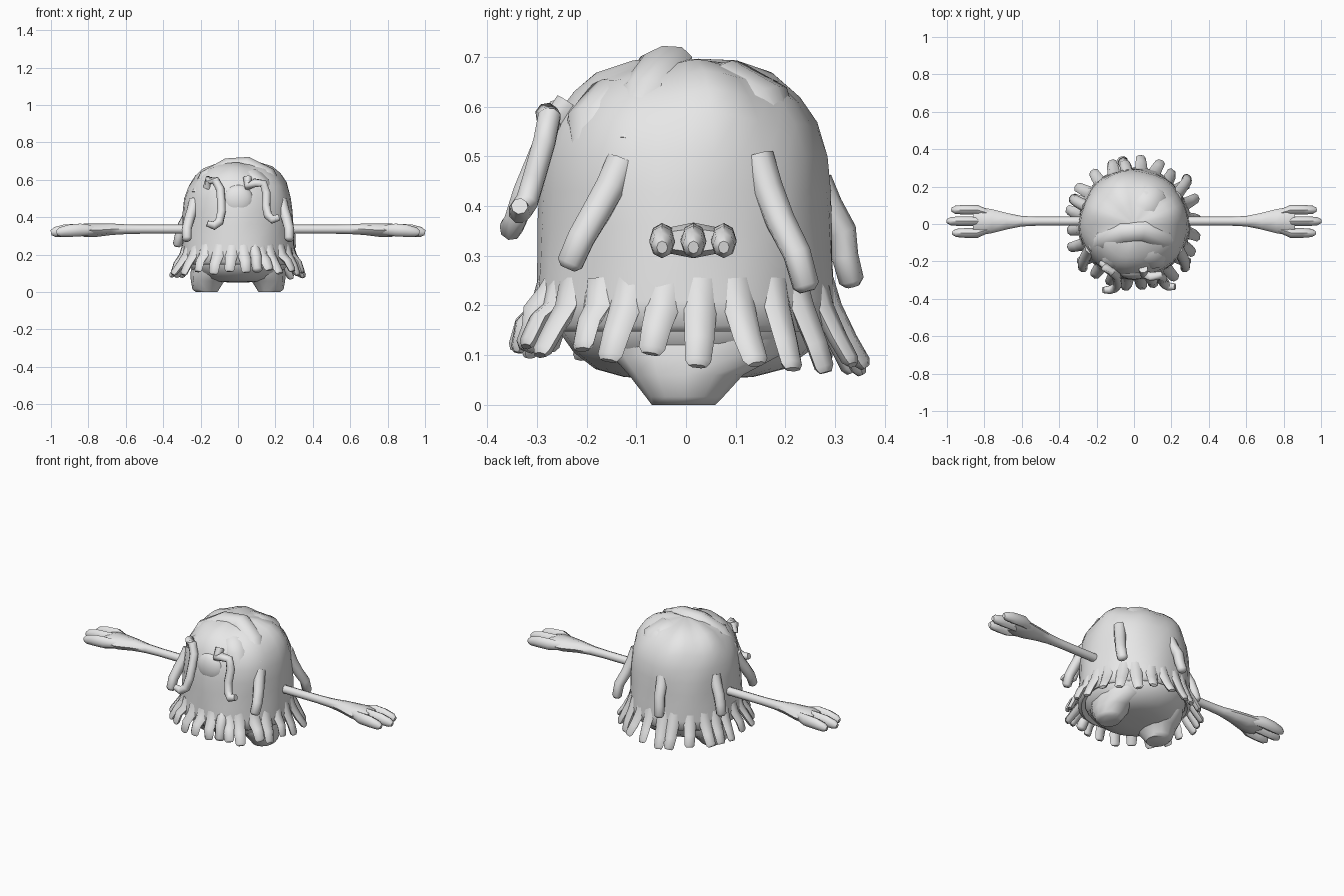
import bpy, bmesh, math, random
from mathutils import Vector

if "Cube" in bpy.data.objects:
    bpy.data.objects.remove(bpy.data.objects["Cube"])

random.seed(4)
grey = bpy.data.materials.new("plain grey")
grey.diffuse_color = (0.8, 0.8, 0.8, 1)
grey.use_nodes = True
grey.node_tree.nodes["Principled BSDF"].inputs["Base Color"].default_value = grey.diffuse_color


def finish(bm, name, angle=50):
    bmesh.ops.recalc_face_normals(bm, faces=bm.faces)
    me = bpy.data.meshes.new(name)
    bm.to_mesh(me)
    bm.free()
    me.materials.append(grey)
    ob = bpy.data.objects.new(name, me)
    bpy.context.collection.objects.link(ob)
    bpy.ops.object.select_all(action='DESELECT')
    ob.select_set(True)
    bpy.context.view_layer.objects.active = ob
    bpy.ops.object.shade_smooth_by_angle(angle=math.radians(angle))
    return ob


def skin(bm, rings):
    loops = [[bm.verts.new(p) for p in r] for r in rings]
    n = len(loops[0])
    for a, b in zip(loops, loops[1:]):
        for i in range(n):
            bm.faces.new((a[i], a[(i + 1) % n], b[(i + 1) % n], b[i]))
    bm.faces.new(loops[0])
    bm.faces.new(loops[-1])


def sweep(bm, pts, sizes, out, sides=6):
    """Tube along pts; sizes are (half width, half thickness along out)."""
    pts = [Vector(p) for p in pts]
    out = Vector(out)
    rings = []
    for i, p in enumerate(pts):
        t = (pts[min(i + 1, len(pts) - 1)] - pts[max(i - 1, 0)]).normalized()
        side = t.cross(out).normalized()
        nrm = side.cross(t)
        w, h = sizes[i]
        rings.append([p + side * w * math.cos(k * math.tau / sides)
                      + nrm * h * math.sin(k * math.tau / sides) for k in range(sides)])
    skin(bm, rings)


def strand(bm, ang, path, w, h, swing=0.0, taper=0.28, sides=6):
    """Hair lock at an angle around the body; path is (radius, z) pairs."""
    n = len(path) - 1
    pts = [(r * math.cos(ang + swing * i / n), r * math.sin(ang + swing * i / n), z)
           for i, (r, z) in enumerate(path)]
    sizes = [(w * (1 - taper * i / n), h * (1 - 0.2 * i / n)) for i in range(n + 1)]
    end = Vector(pts[-1]) + (Vector(pts[-1]) - Vector(pts[-2])).normalized() * 0.012
    sweep(bm, pts + [end], sizes + [(w * 0.5, h * 0.45)],
          (math.cos(ang), math.sin(ang), 0), sides)


def lathe(bm, profile, n, shape=lambda r, z, a: (r, z)):
    rings = []
    for r, z in profile:
        ring = []
        for k in range(n):
            a = k * math.tau / n
            rr, zz = shape(r, z, a)
            ring.append((rr * math.cos(a), rr * math.sin(a), zz))
        rings.append(ring)
    skin(bm, rings)


# shaggy coat, lumpy near the crown
def lumps(r, z, a):
    amp = 0.6 + max(0, z - .5) * 4
    k = 1 + amp * (.016 * math.sin(5 * a + 9 * z) + .010 * math.sin(8 * a - 14 * z + 1))
    dz = (.010 * math.sin(3 * a + 1) + .006 * math.sin(7 * a)) if z > .54 else 0
    return r * k, z + dz * r / .23


bm = bmesh.new()
lathe(bm, [(.24, .175), (.285, .148), (.303, .16), (.302, .21), (.297, .29), (.295, .36),
           (.292, .43), (.285, .5), (.264, .57), (.23, .62), (.185, .66), (.11, .688),
           (.03, .695)], 32, lumps)
finish(bm, "shaggy_coat", 60)

# fringe round the hem, growing out of the coat
bm = bmesh.new()
N = 24
for k in range(N):
    a = (k + 0.5 + random.uniform(-.15, .15)) * math.tau / N
    tip = 0.10 - 0.018 * math.sin(a) + random.uniform(-.012, .012)
    flare = 0.350 + random.uniform(-.012, .014)
    strand(bm, a, [(.28, .25), (.298, .195), (.33, tip + .045), (flare, tip)],
           .037, .021, random.uniform(-.06, .06))
finish(bm, "hem_fringe")

# loose locks hanging on the sides, back and front
bm = bmesh.new()
for deg, z0, z1, r1, swing in [(-29, .49, .285, .36, -.2), (33, .50, .24, .372, .13),
                               (209, .49, .285, .36, .2), (160, .45, .255, .35, -.04),
                               (97, .45, .25, .338, .05), (-72, .25, .12, .335, 0)]:
    dz = z0 - z1
    strand(bm, math.radians(deg), [(.265, z0), (.288, z0 - dz * .25), (.318, z0 - dz * .5),
                                   (r1 - .014, z0 - dz * .75), (r1, z1)],
           .034, .032, swing, .15, 8)
finish(bm, "loose_locks", 60)

# parting ridge and low tufts over the crown
bm = bmesh.new()
for pts, w, h in [
    ([(-.23, -.13, .53), (-.17, -.09, .62), (-.06, -.05, .682), (.05, -.04, .69),
      (.16, -.09, .63), (.23, -.13, .53)], .055, .034),
    ([(.03, .0, .66), (.06, .09, .67), (.11, .17, .625), (.12, .22, .53)], .07, .024),
    ([(-.04, .0, .66), (-.11, .08, .645), (-.17, .15, .575), (-.18, .18, .48)], .07, .022),
    ([(-.03, -.06, .66), (-.08, -.15, .64), (-.13, -.21, .585), (-.17, -.21, .51)], .055, .024),
    ([(.03, -.08, .66), (.08, -.16, .635), (.13, -.20, .585), (.17, -.21, .50)], .055, .022),
]:
    n = len(pts) - 1
    sizes = [(w * (.4 if i in (0, n) else 1), h * (.4 if i in (0, n) else 1))
             for i in range(n + 1)]
    sweep(bm, pts, sizes, Vector(pts[n // 2]) - Vector((0, 0, .35)), 8)
finish(bm, "crown_tufts", 60)

# two curled locks over the face
bm = bmesh.new()
for pts in [
    [(-.165, -.21, .56), (-.155, -.23, .60), (-.12, -.255, .595), (-.095, -.275, .55),
     (-.09, -.30, .49), (-.088, -.325, .43), (-.10, -.342, .375), (-.13, -.352, .355),
     (-.165, -.354, .367)],
    [(.05, -.24, .61), (.055, -.27, .565), (.09, -.28, .585), (.135, -.275, .58),
     (.152, -.285, .53), (.15, -.305, .46), (.16, -.32, .41), (.185, -.335, .388),
     (.22, -.335, .40)],
]:
    sizes = [(.024, .024)] * (len(pts) - 1) + [(.017, .017)]
    sweep(bm, pts, sizes, (0.31, -.9, .27), 8)
finish(bm, "curled_locks")

# single round eye, almost flush with the coat
bm = bmesh.new()
bmesh.ops.create_uvsphere(bm, u_segments=20, v_segments=12, radius=1)
for v in bm.verts:
    v.co = Vector((v.co.x * .085, v.co.y * .045 - .252, v.co.z * .085 + .49))
finish(bm, "eye")

# full belly filling the coat down to the feet
bm = bmesh.new()
lathe(bm, [(.05, .052), (.13, .056), (.19, .072), (.235, .105), (.268, .15), (.27, .19)], 24,
      lambda r, z, a: (r * (1 + .04 * math.sin(a)), z))
finish(bm, "belly")

for s, side in ((-1, "left"), (1, "right")):
    # stubby foot
    bm = bmesh.new()
    rings = []
    for z, cx, cy, rx, ry in [(0, .168, -.005, .058, .064), (.016, .172, -.003, .072, .078),
                              (.06, .162, .0, .09, .115), (.10, .145, .02, .11, .17),
                              (.16, .13, .02, .11, .19)]:
        rings.append([(s * (cx + rx * math.cos(k * math.tau / 12)),
                       cy + ry * math.sin(k * math.tau / 12), z) for k in range(12)])
    skin(bm, rings)
    finish(bm, side + "_foot")

    # thin arm widening into a palm
    bm = bmesh.new()
    path = [(.25, .024, .024), (.52, .024, .024), (.60, .028, .026), (.68, .044, .031),
            (.76, .064, .036), (.82, .074, .036), (.86, .072, .024)]
    sweep(bm, [(s * x, .015, .336 - .005 * (x > .7)) for x, w, h in path],
          [(w, h) for x, w, h in path], (0, 0, 1), 8)
    finish(bm, side + "_arm")

    # three fingers, the middle one longest
    bm = bmesh.new()
    for y, tip in ((-.048, .97), (.015, 1.0), (.076, .975)):
        spread = (y - .015) * .6 + .015
        sweep(bm, [(s * .76, spread, .332), (s * .84, y, .332), (s * (tip - .07), y, .328),
                   (s * (tip - .02), y, .321), (s * tip, y, .317)],
              [(.015, .022), (.026, .034), (.026, .033), (.022, .026), (.011, .013)],
              (0, 0, 1), 8)
    finish(bm, side + "_fingers")
